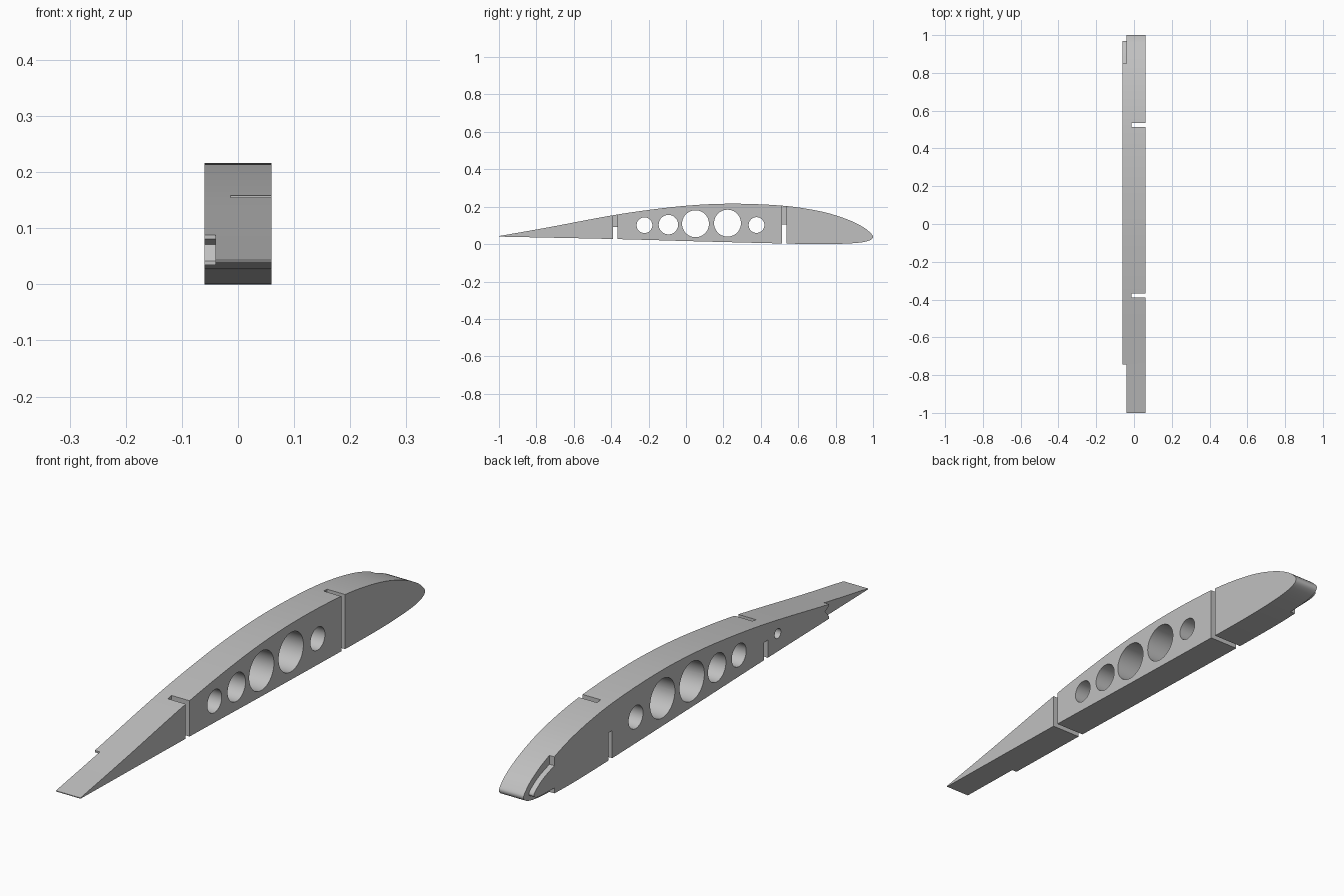
import bpy, bmesh, math
from mathutils import Vector

cube = bpy.data.objects.get("Cube")
if cube:
    bpy.data.objects.remove(cube)

grey = bpy.data.materials.new("plain grey")
grey.use_nodes = True
grey.diffuse_color = (0.53, 0.53, 0.53, 1)
grey.node_tree.nodes["Principled BSDF"].inputs["Base Color"].default_value = grey.diffuse_color


def smooth(points, steps=8):
    """Open curve running through the given points."""
    p = [Vector(q) for q in points]
    p = [2 * p[0] - p[1]] + p + [2 * p[-1] - p[-2]]
    out = []
    for a, b, c, d in zip(p, p[1:], p[2:], p[3:]):
        for i in range(steps):
            t = i / steps
            out.append(0.5 * (2 * b + (c - a) * t + (2 * a - 5 * b + 4 * c - d) * t ** 2
                              + (3 * b - a - 3 * c + d) * t ** 3))
    return out + [p[-2]]


def prism(name, outline, x0, x1):
    """Outline in (y, z), extruded along x."""
    bm = bmesh.new()
    face = bm.faces.new([bm.verts.new((x0, y, z)) for y, z in outline])
    new = bmesh.ops.extrude_face_region(bm, geom=[face])["geom"]
    bmesh.ops.translate(bm, vec=(x1 - x0, 0, 0),
                        verts=[v for v in new if isinstance(v, bmesh.types.BMVert)])
    bmesh.ops.recalc_face_normals(bm, faces=bm.faces)
    mesh = bpy.data.meshes.new(name)
    bm.to_mesh(mesh)
    bm.free()
    mesh.materials.append(grey)
    obj = bpy.data.objects.new(name, mesh)
    bpy.context.collection.objects.link(obj)
    return obj


def box(y0, y1, z0, z1):
    return [(y0, z0), (y1, z0), (y1, z1), (y0, z1)]


def circle(y, z, r, n=48):
    return [(y + r * math.cos(math.tau * i / n), z + r * math.sin(math.tau * i / n))
            for i in range(n)]


# Airfoil rib: upper edge, round nose, lower edge
airfoil = smooth([(-1, .043), (-.745, .088), (-.38, .156), (-.1, .195), (.1, .212), (.27, .216),
                  (.45, .21), (.6, .196), (.75, .168), (.87, .129), (.95, .089), (.99, .056),
                  (1, .038), (.988, .023), (.95, .011), (.88, .004), (.75, 0), (.53, .003),
                  (.05, .015), (-.38, .027), (-1, .04)])
rib = prism("wing_rib", airfoil, -.06, .06)

cutters = []


def cut(name, outline, x0, x1):
    cutters.append(prism(name, outline, x0, x1))


# Lightening holes through the rib, and a blind pin hole near the tail
for y, z, r in [(-.222, .101, .042), (-.094, .104, .052), (.051, .109, .072),
                (.222, .112, .072), (.377, .102, .042)]:
    cut("hole_cutter", circle(y, z, r), -.1, .1)
cut("pin_hole_cutter", circle(-.447, .094, .018), -.1, 0)

# Spar slots: lower half right through, upper half from the left side only
for y, top in [(-.378, .092), (.525, .105)]:
    cut("lower_slot_cutter", box(y - .011, y + .011, -.1, top), -.1, .1)
    cut("upper_slot_cutter", box(y - .011, y + .011, -.1, .3), -.013, .1)

# Tail step with a notched end
cut("tail_step_cutter", [(-1.1, -.1), (-.745, -.1), (-.745, .035), (-.745, .042), (-.722, .071),
                         (-.745, .081), (-.745, .3), (-1.1, .3)], -.1, -.04)

# Nose step around a smaller raised tongue
tongue = smooth([(.85, .104), (.91, .083), (.95, .06), (.969, .042), (.96, .03),
                 (.93, .024), (.85, .022)], 5)
cut("nose_step_cutter", [(.85, -.1), (1.1, -.1), (1.1, .3), (.85, .3)] + tongue, -.1, -.04)

bpy.ops.object.select_all(action="DESELECT")
bpy.context.view_layer.objects.active = rib
rib.select_set(True)
for cutter in cutters:
    mod = rib.modifiers.new("cut", "BOOLEAN")
    mod.operation = "DIFFERENCE"
    mod.solver = "EXACT"
    mod.object = cutter
    bpy.ops.object.modifier_apply(modifier=mod.name)
    bpy.data.objects.remove(cutter)

bpy.ops.object.shade_smooth_by_angle(angle=math.radians(30))
